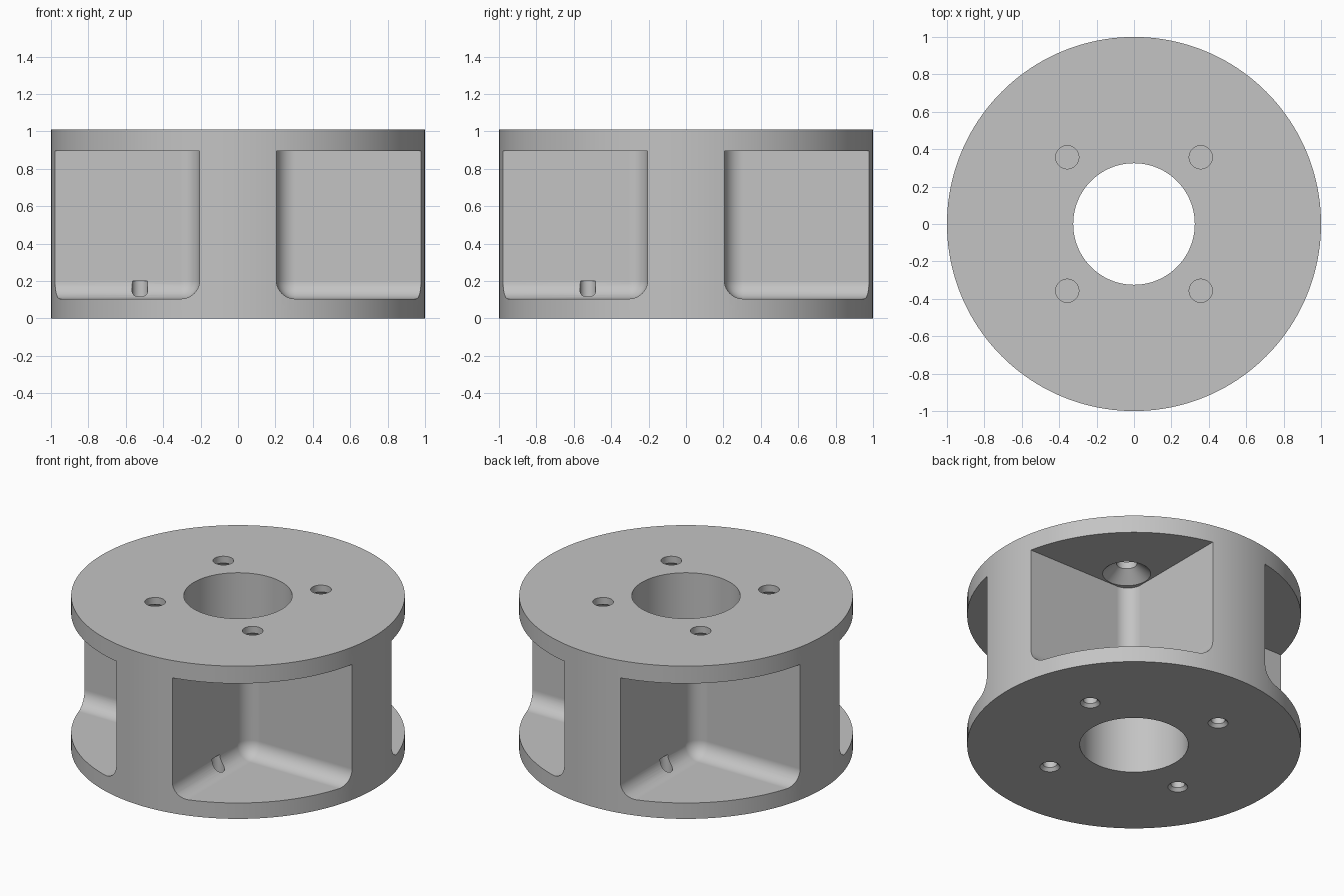
import bpy, bmesh, math
from mathutils import Matrix, Vector

if "Cube" in bpy.data.objects:
    bpy.data.objects.remove(bpy.data.objects["Cube"])

HEIGHT, WALL, FLOOR, CEILING, FILLET = 1.01, 0.205, 0.105, 0.895, 0.1

metal = bpy.data.materials.new("light_grey_metal")
metal.use_nodes = True
grey = (0.55, 0.55, 0.55, 1)
metal.diffuse_color = grey
metal.node_tree.nodes["Principled BSDF"].inputs["Base Color"].default_value = grey


def make_object(name, bm):
    bmesh.ops.recalc_face_normals(bm, faces=bm.faces)
    mesh = bpy.data.meshes.new(name)
    bm.to_mesh(mesh)
    bm.free()
    mesh.materials.append(metal)
    obj = bpy.data.objects.new(name, mesh)
    bpy.context.collection.objects.link(obj)
    return obj


def turned(name, profile, x=0, y=0, sides=48):
    """Solid of revolution from (radius, z) pairs, closed at both ends."""
    bm = bmesh.new()
    rings = []
    for r, z in profile:
        angles = [math.tau * i / sides for i in range(sides)]
        rings.append([bm.verts.new((x + r * math.cos(a), y + r * math.sin(a), z)) for a in angles])
    for low, high in zip(rings, rings[1:]):
        for i in range(sides):
            j = (i + 1) % sides
            bm.faces.new((low[i], low[j], high[j], high[i]))
    bm.faces.new(rings[0])
    bm.faces.new(rings[-1])
    return make_object(name, bm)


def pocket_cutter(name):
    """Corner block whose inner upright edge and two floor edges are rounded."""
    bm = bmesh.new()
    size = Vector((1, 1, CEILING - FLOOR))
    bmesh.ops.create_cube(bm, size=1)
    bmesh.ops.scale(bm, vec=size, verts=bm.verts)
    bmesh.ops.translate(bm, vec=Vector((WALL, WALL, FLOOR)) + size / 2, verts=bm.verts)
    corner = min(bm.verts, key=lambda v: v.co.x + v.co.y + v.co.z)
    bmesh.ops.bevel(bm, geom=list(corner.link_edges), offset=FILLET, segments=10,
                    profile=0.5, affect='EDGES', clamp_overlap=False)
    return make_object(name, bm)


def cut(body, cutter):
    mod = body.modifiers.new("cut", 'BOOLEAN')
    mod.operation = 'DIFFERENCE'
    mod.solver = 'EXACT'
    mod.object = cutter
    bpy.context.view_layer.objects.active = body
    bpy.ops.object.modifier_apply(modifier=mod.name)


# Main drum and central bore
hub = turned("hub_body", [(1, 0), (1, HEIGHT)], sides=160)
cutters = [turned("bore_cutter", [(0.325, -0.1), (0.325, HEIGHT + 0.1)], sides=96)]

# Four corner pockets, countersunk top holes and small chamfered base holes
base_angle = math.radians(22.5)
for k in range(4):
    quarter = [
        pocket_cutter("pocket_cutter"),
        turned("top_hole_cutter", [(0.144, CEILING - 0.02), (0.144, CEILING),
               (0.062, CEILING + 0.07), (0.062, HEIGHT + 0.1)], 0.357, 0.357),
        turned("base_hole_cutter", [(0.06, -0.05), (0.06, 0), (0.042, 0.02), (0.042, 0.2)],
               0.568 * math.cos(base_angle), 0.568 * math.sin(base_angle)),
    ]
    for obj in quarter:
        obj.data.transform(Matrix.Rotation(k * math.pi / 2, 4, 'Z'))
    cutters += quarter

for cutter in cutters:
    cut(hub, cutter)
    bpy.data.objects.remove(cutter)

# Smooth curved walls, crisp machined edges
bpy.ops.object.select_all(action='DESELECT')
hub.select_set(True)
bpy.context.view_layer.objects.active = hub
bpy.ops.object.shade_smooth_by_angle(angle=math.radians(30))
weighted = hub.modifiers.new("even_shading", 'WEIGHTED_NORMAL')
weighted.keep_sharp = True
